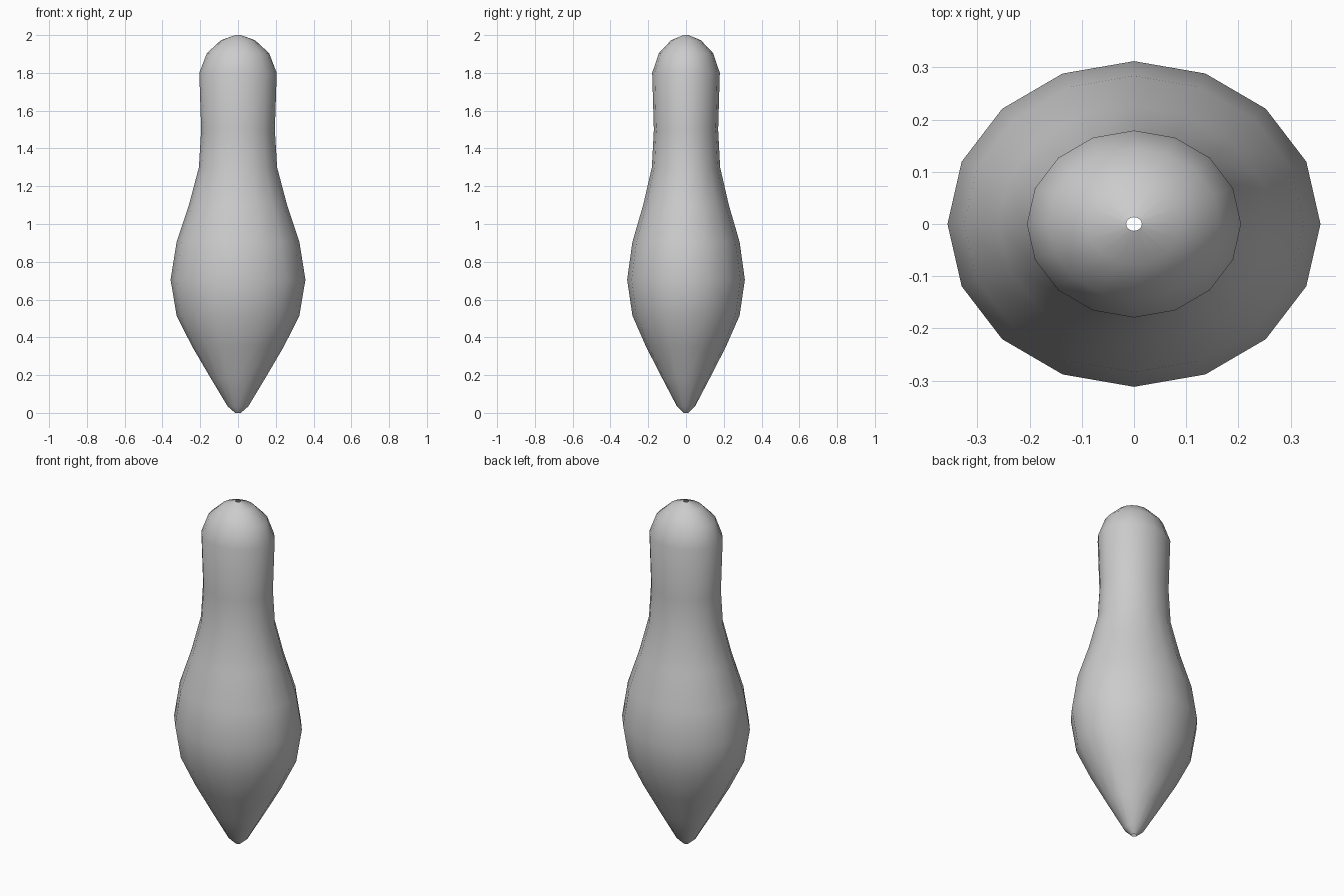
import bpy, bmesh, math

if "Cube" in bpy.data.objects:
    bpy.data.objects.remove(bpy.data.objects["Cube"])

SIDES = 16
DEPTH = 0.873  # oval cross-section: y radius relative to x radius

# (radius, height) from the pointed bottom to the rounded top
PROFILE = [(0.015, 0.0), (0.055, 0.035), (0.145, 0.185), (0.243, 0.352),
           (0.325, 0.515), (0.357, 0.705), (0.325, 0.905), (0.26, 1.10),
           (0.207, 1.30), (0.195, 1.50), (0.205, 1.80), (0.165, 1.904),
           (0.09, 1.973), (0.015, 2.0)]

# Pin body: lathed oval shell with a small opening at each end
bm = bmesh.new()
rings = []
for r, z in PROFILE:
    ring = []
    for i in range(SIDES):
        a = 2 * math.pi * i / SIDES
        ring.append(bm.verts.new((r * math.cos(a), r * DEPTH * math.sin(a), z)))
    rings.append(ring)
for low, high in zip(rings, rings[1:]):
    for i in range(SIDES):
        j = (i + 1) % SIDES
        bm.faces.new((low[i], low[j], high[j], high[i])).smooth = True

mesh = bpy.data.meshes.new("pin_body")
bm.to_mesh(mesh)
bm.free()
body = bpy.data.objects.new("pin_body", mesh)
bpy.context.collection.objects.link(body)

# Plain grey surface
grey = bpy.data.materials.new("light_grey")
grey.diffuse_color = (0.6, 0.6, 0.6, 1.0)
grey.use_nodes = True
grey.node_tree.nodes["Principled BSDF"].inputs["Base Color"].default_value = grey.diffuse_color
mesh.materials.append(grey)
